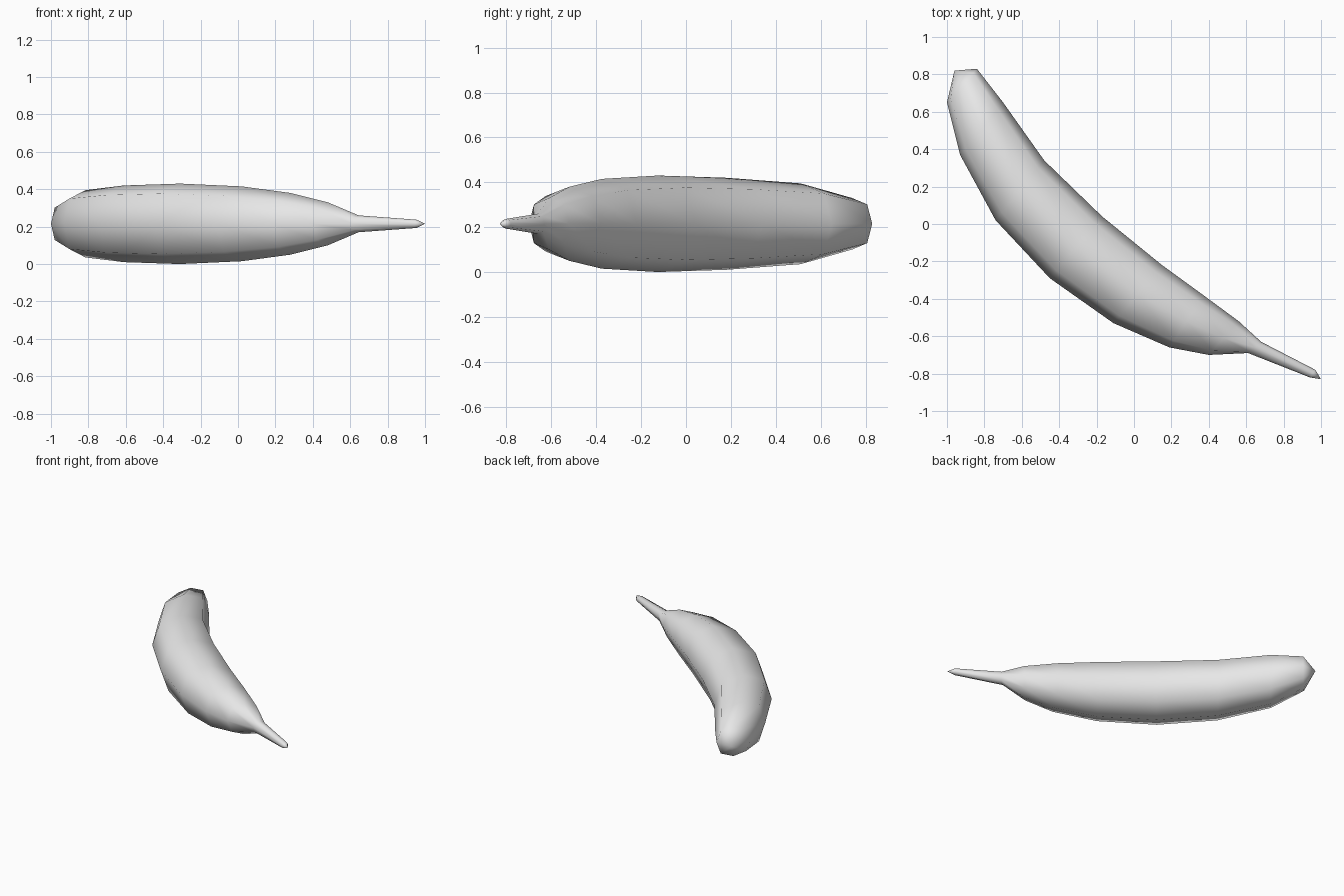
import bpy
import bmesh
import math
from mathutils import Vector

default_cube = bpy.data.objects.get("Cube")
if default_cube:
    bpy.data.objects.remove(default_cube, do_unlink=True)

SIDES = 8
MID_HEIGHT = 0.215

# Sections along the bend: outer edge (x, y), inner edge (x, y), half height
SECTIONS = [
    ((-1.0, 0.65), (-0.84, 0.83), 0.115),
    ((-0.93, 0.37), (-0.7, 0.65), 0.18),
    ((-0.74, 0.02), (-0.48, 0.34), 0.205),
    ((-0.45, -0.29), (-0.17, 0.04), 0.215),
    ((-0.11, -0.53), (0.15, -0.22), 0.2),
    ((0.19, -0.66), (0.37, -0.38), 0.165),
    ((0.4, -0.7), (0.56, -0.52), 0.115),
    ((0.61, -0.69), (0.68, -0.63), 0.045),
    ((0.94, -0.82), (0.97, -0.78), 0.022),
]
BLOSSOM_TIP = (-0.96, 0.82)
STEM_TIP = (1.0, -0.83)


def make_material(name, colour):
    material = bpy.data.materials.new(name)
    material.use_nodes = True
    material.diffuse_color = colour
    shader = material.node_tree.nodes["Principled BSDF"]
    shader.inputs["Base Color"].default_value = colour
    return material


def swell(value):
    """Round the section slightly towards a square."""
    return math.copysign(abs(value) ** 0.83, value) if abs(value) > 1e-6 else 0.0


def add_ring(bm, outer, inner, half_height):
    """Add one closed section spanning the outer and inner edges."""
    outer, inner = Vector(outer).to_3d(), Vector(inner).to_3d()
    centre = (outer + inner) / 2 + Vector((0, 0, MID_HEIGHT))
    across = (inner - outer) / 2
    up = Vector((0, 0, half_height))
    ring = []
    for i in range(SIDES):
        angle = math.tau * i / SIDES
        offset = across * swell(math.cos(angle)) + up * swell(math.sin(angle))
        ring.append(bm.verts.new(centre + offset))
    return ring


def close_end(bm, ring, tip):
    """Fan the end section to a single point."""
    apex = bm.verts.new((*tip, MID_HEIGHT))
    for i in range(SIDES):
        bm.faces.new((ring[i], ring[(i + 1) % SIDES], apex))


# Curved fruit body running into the thin stem
bm = bmesh.new()
rings = [add_ring(bm, *section) for section in SECTIONS]
for near, far in zip(rings, rings[1:]):
    for i in range(SIDES):
        j = (i + 1) % SIDES
        bm.faces.new((near[i], near[j], far[j], far[i]))

# Pointed blossom end and stem end
close_end(bm, rings[0], BLOSSOM_TIP)
close_end(bm, rings[-1], STEM_TIP)

bmesh.ops.recalc_face_normals(bm, faces=bm.faces)
for face in bm.faces:
    face.smooth = True

mesh = bpy.data.meshes.new("banana")
bm.to_mesh(mesh)
bm.free()
mesh.materials.append(make_material("light grey", (0.8, 0.8, 0.8, 1.0)))
banana = bpy.data.objects.new("banana", mesh)
bpy.context.collection.objects.link(banana)
